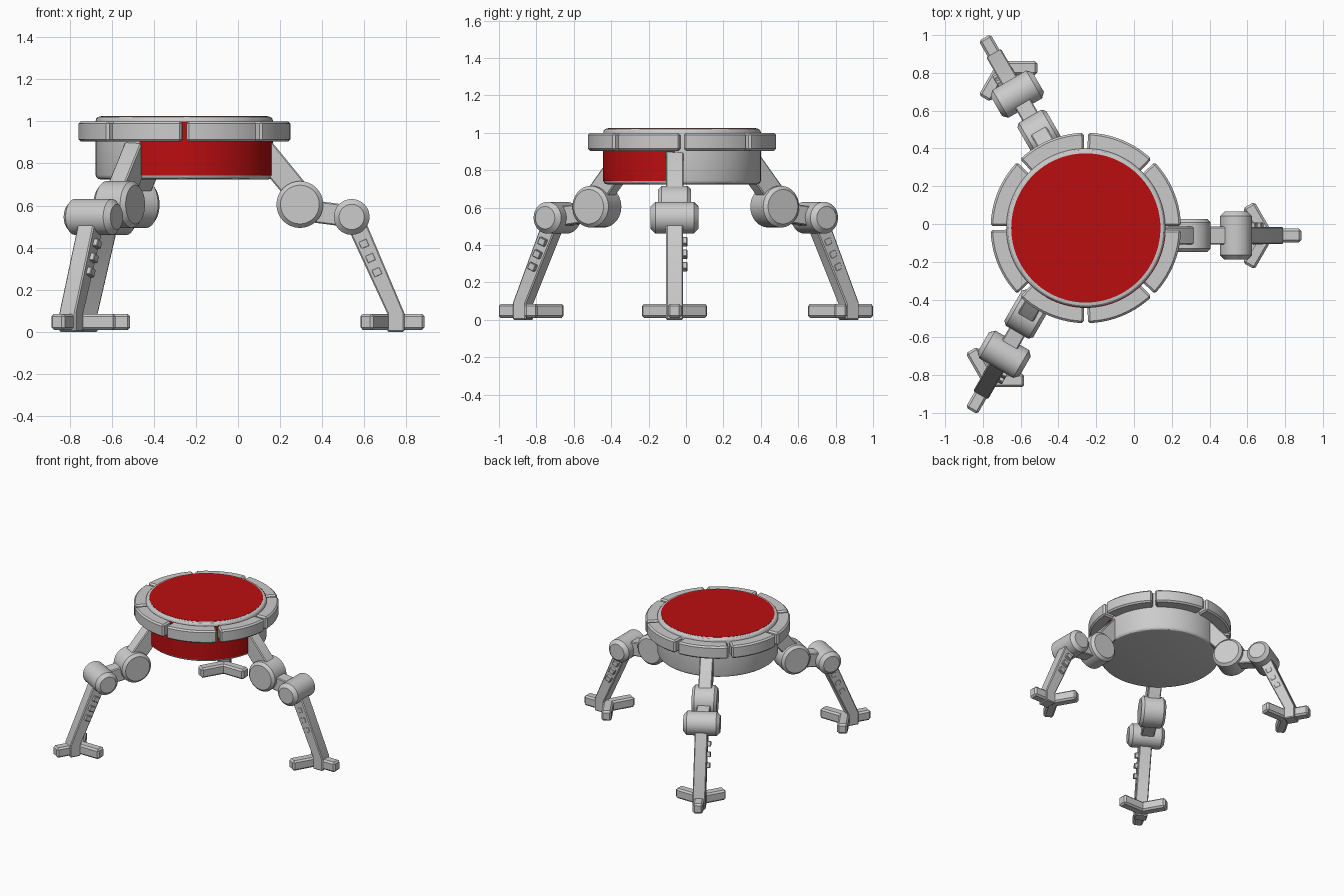
import bpy, bmesh
from math import pi, sin, cos, radians
from mathutils import Matrix, Vector

if "Cube" in bpy.data.objects:
    bpy.data.objects.remove(bpy.data.objects["Cube"])

CENTRE = Matrix.Translation((-0.255, -0.021, 0))
LAT = -0.04          # legs sit slightly to one side of the radial line

red = bpy.data.materials.new("red")
red.diffuse_color = (0.5, 0.004, 0.005, 1)
red.use_nodes = True
red.node_tree.nodes["Principled BSDF"].inputs["Base Color"].default_value = red.diffuse_color


def finish(name, bm, matrix, bevel=0.0, segments=1, mat=None):
    bmesh.ops.recalc_face_normals(bm, faces=bm.faces)
    if bevel:
        sharp = [e for e in bm.edges if e.calc_face_angle(0) > radians(30)]
        bmesh.ops.bevel(bm, geom=sharp, offset=bevel, segments=segments,
                        profile=0.5, affect='EDGES', clamp_overlap=True)
    bm.transform(matrix)
    me = bpy.data.meshes.new(name)
    bm.to_mesh(me)
    bm.free()
    ob = bpy.data.objects.new(name, me)
    bpy.context.collection.objects.link(ob)
    if mat:
        me.materials.append(mat)
    bpy.ops.object.select_all(action='DESELECT')
    ob.select_set(True)
    bpy.context.view_layer.objects.active = ob
    bpy.ops.object.shade_smooth_by_angle(angle=radians(30))
    return ob


def bridge(bm, a, b):
    n = len(a)
    for i in range(n):
        bm.faces.new((a[i], a[(i + 1) % n], b[(i + 1) % n], b[i]))


def prism(name, pts, y0, y1, matrix, bevel=0.006):
    """Extrude an (x, z) outline from y0 to y1."""
    bm = bmesh.new()
    a = [bm.verts.new((x, y0, z)) for x, z in pts]
    b = [bm.verts.new((x, y1, z)) for x, z in pts]
    bm.faces.new(a)
    bm.faces.new(b)
    bridge(bm, a, b)
    return finish(name, bm, matrix, bevel)


def cylinder(name, r, depth, matrix, bevel=0.0, segments=1, mat=None, sides=48):
    bm = bmesh.new()
    bmesh.ops.create_cone(bm, cap_ends=True, segments=sides,
                          radius1=r, radius2=r, depth=depth)
    return finish(name, bm, matrix, bevel, segments, mat)


def sector(name, r0, r1, z0, z1, a0, a1, steps, bevel=0.0, mat=None):
    """Curved block between two radii and two angles."""
    bm = bmesh.new()
    rings = []
    for i in range(steps + 1):
        t = a0 + (a1 - a0) * i / steps
        rings.append([bm.verts.new((r * cos(t), r * sin(t), z))
                      for r, z in ((r0, z0), (r1, z0), (r1, z1), (r0, z1))])
    bm.faces.new(rings[0])
    bm.faces.new(rings[-1])
    for a, b in zip(rings, rings[1:]):
        bridge(bm, a, b)
    return finish(name, bm, CENTRE, bevel, 1, mat)


# Body drum and coloured top plate
up = lambda z: CENTRE @ Matrix.Translation((0, 0, z))
cylinder("body_drum", 0.421, 0.298, up(0.874), 0.02, 3, sides=96)
cylinder("top_plate", 0.395, 0.02, up(1.0145), mat=red, sides=96)

# Coloured front panel between two legs
sector("front_panel", 0.40, 0.4235, 0.742, 1.0, radians(240), radians(355), 32, mat=red)

# Segmented rim
gap = 0.022
for k in range(8):
    sector(f"rim_segment_{k + 1}", 0.40, 0.504, 0.904, 1.0,
           k * pi / 4 + gap, (k + 1) * pi / 4 - gap, 10, 0.011)

# Three jointed legs, local x pointing outwards
along_y = Matrix.Rotation(pi / 2, 4, 'X')
for k in range(3):
    m = CENTRE @ Matrix.Rotation(k * 2 * pi / 3, 4, 'Z') @ Matrix.Translation((0, LAT, 0))
    n = f"leg_{k + 1}_"
    prism(n + "upper_strut", [(0.36, 0.9), (0.418, 0.9), (0.59, 0.69),
                              (0.505, 0.612), (0.36, 0.785)], -0.047, 0.047, m)
    cylinder(n + "hip_joint", 0.111, 0.176,
             m @ Matrix.Translation((0.549, 0, 0.605)) @ along_y, 0.019)
    prism(n + "thigh", [(0.57, 0.63), (0.80, 0.60), (0.80, 0.495), (0.57, 0.525)],
          -0.047, 0.047, m)
    cylinder(n + "knee_joint", 0.085, 0.256,
             m @ Matrix.Translation((0.795, 0, 0.546)) @ along_y, 0.025)
    prism(n + "shin", [(0.755, 0.54), (0.855, 0.54), (1.045, 0.09), (1.045, 0.0),
                       (0.965, 0.0), (0.965, 0.085)], -0.045, 0.045, m)
    # Small studs through the side of the shin
    for i in range(3):
        s = m @ Matrix.Translation((0.853 + 0.031 * i, 0.01, 0.418 - 0.067 * i)) \
            @ Matrix.Rotation(radians(-24), 4, 'Y')
        h = 0.019
        prism(n + f"stud_{i + 1}", [(-0.021, -h), (0.021, -h), (0.021, h), (-0.021, h)],
              -0.0565, 0.058, s, 0.003)
    # Three-toed foot
    for i in range(3):
        t = m @ Matrix.Translation((0.955, 0, 0)) @ Matrix.Rotation(i * 2 * pi / 3, 4, 'Z')
        prism(n + f"toe_{i + 1}", [(-0.01, 0.01), (0.186, 0.01), (0.186, 0.086), (-0.01, 0.086)],
              -0.036, 0.036, t, 0.012)
